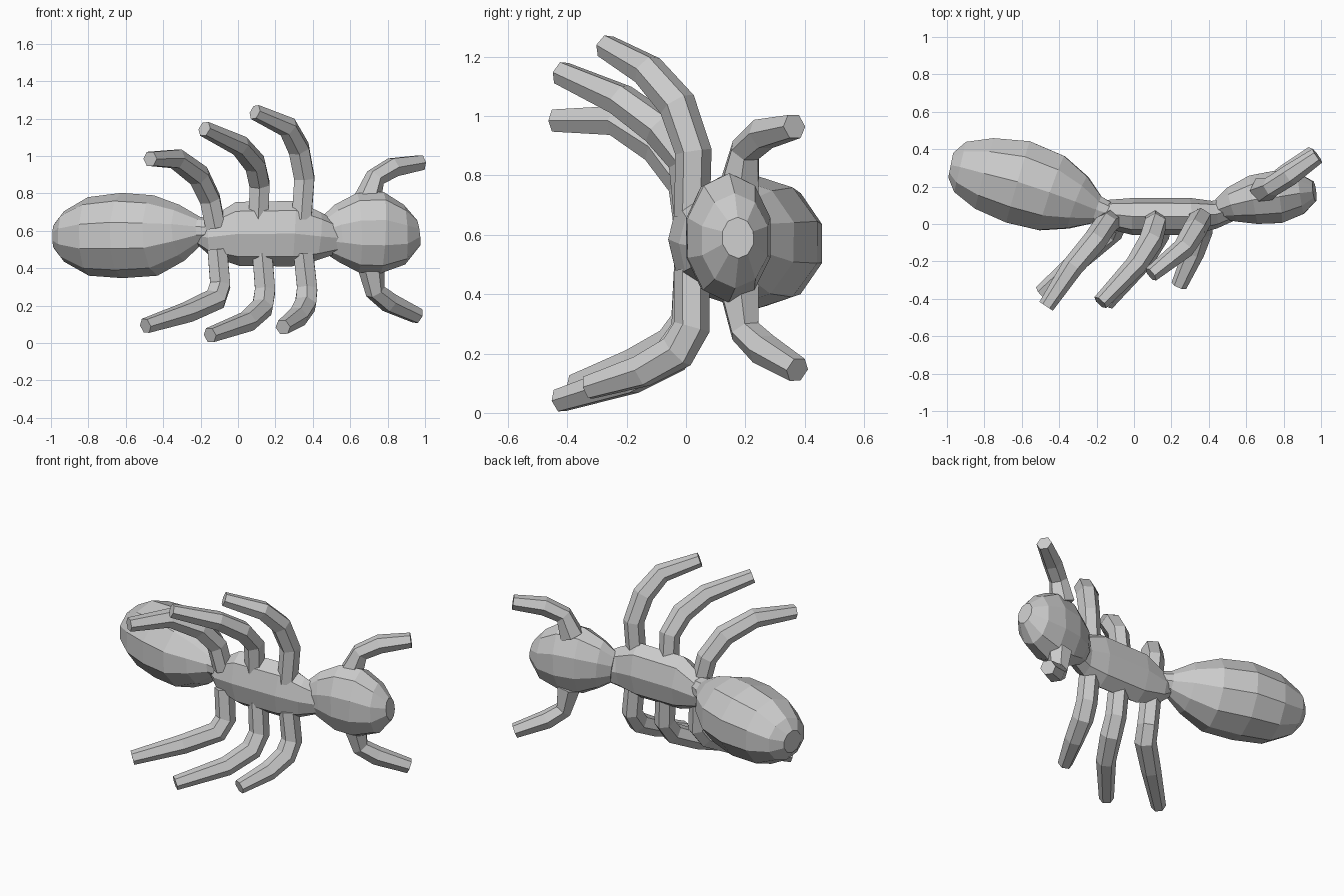
import bpy, bmesh, math
from mathutils import Vector


def loft(name, sections, ref, sides):
    """Skin flat-shaded rings along a path. Section: x, y, z, radius along ref, radius across."""
    bm = bmesh.new()
    pts = [Vector(s[:3]) for s in sections]
    rings = []
    for i, s in enumerate(sections):
        tangent = Vector((0, 0, 0))
        if i > 0:
            tangent += (pts[i] - pts[i - 1]).normalized()
        if i < len(pts) - 1:
            tangent += (pts[i + 1] - pts[i]).normalized()
        tangent.normalize()
        across = tangent.cross(Vector(ref)).normalized()
        up = across.cross(tangent).normalized()
        ring = []
        for k in range(sides):
            a = 2 * math.pi * k / sides
            ring.append(bm.verts.new(pts[i] + up * math.cos(a) * s[3] + across * math.sin(a) * s[4]))
        rings.append(ring)
    for a, b in zip(rings, rings[1:]):
        for k in range(sides):
            n = (k + 1) % sides
            bm.faces.new((a[k], a[n], b[n], b[k]))
    bm.faces.new(rings[0])
    bm.faces.new(rings[-1])
    bmesh.ops.recalc_face_normals(bm, faces=bm.faces)
    mesh = bpy.data.meshes.new(name)
    bm.to_mesh(mesh)
    bm.free()
    obj = bpy.data.objects.new(name, mesh)
    bpy.context.collection.objects.link(obj)


def limb(name, path, ref, radii):
    loft(name, [(*p, r, r) for p, r in zip(path, radii)], ref, 6)


UP = (0, 0, 1)

# Abdomen, angled backwards
loft("abdomen", [
    (-0.98, 0.315, 0.57, 0.07, 0.07),
    (-0.93, 0.305, 0.57, 0.135, 0.145),
    (-0.80, 0.270, 0.57, 0.21, 0.205),
    (-0.62, 0.225, 0.575, 0.228, 0.238),
    (-0.44, 0.165, 0.575, 0.215, 0.22),
    (-0.30, 0.115, 0.59, 0.15, 0.155),
    (-0.20, 0.075, 0.60, 0.075, 0.08),
    (-0.12, 0.050, 0.60, 0.06, 0.06)], UP, 10)

# Thorax
loft("thorax", [
    (-0.22, 0.07, 0.57, 0.04, 0.04),
    (-0.15, 0.055, 0.565, 0.10, 0.075),
    (0.00, 0.040, 0.583, 0.172, 0.10),
    (0.30, 0.040, 0.585, 0.175, 0.10),
    (0.43, 0.050, 0.57, 0.13, 0.075),
    (0.54, 0.085, 0.56, 0.08, 0.06)], UP, 8)

# Head
loft("head", [
    (0.46, 0.08, 0.575, 0.10, 0.06),
    (0.53, 0.105, 0.585, 0.155, 0.10),
    (0.64, 0.130, 0.59, 0.212, 0.138),
    (0.77, 0.145, 0.59, 0.218, 0.148),
    (0.89, 0.165, 0.58, 0.16, 0.118),
    (0.965, 0.175, 0.59, 0.07, 0.055)], UP, 10)

# Legs: three reaching up, three reaching down
LEG_REF = (0.8, -0.5, 0)
LEG_RADII = (0.06, 0.062, 0.064, 0.058, 0.043)
legs = {
    "front_leg_upper": [(0.34, 0.02, 0.66), (0.355, 0.025, 0.88), (0.325, -0.03, 1.04),
                        (0.265, -0.13, 1.155), (0.09, -0.27, 1.235)],
    "middle_leg_upper": [(0.11, 0.02, 0.66), (0.115, 0.0, 0.85), (0.09, -0.09, 0.96),
                         (0.01, -0.22, 1.055), (-0.18, -0.42, 1.145)],
    "rear_leg_upper": [(-0.12, 0.02, 0.62), (-0.15, 0.0, 0.77), (-0.21, -0.09, 0.895),
                       (-0.33, -0.23, 0.985), (-0.47, -0.44, 0.985)],
    "front_leg_lower": [(0.35, 0.02, 0.48), (0.37, 0.02, 0.29), (0.36, -0.03, 0.205),
                        (0.32, -0.15, 0.14), (0.24, -0.33, 0.085)],
    "middle_leg_lower": [(0.13, 0.02, 0.48), (0.145, 0.01, 0.28), (0.13, -0.05, 0.19),
                         (0.05, -0.19, 0.115), (-0.15, -0.425, 0.042)],
    "rear_leg_lower": [(-0.11, 0.02, 0.50), (-0.095, 0.01, 0.31), (-0.12, -0.04, 0.235),
                       (-0.27, -0.17, 0.165), (-0.495, -0.37, 0.092)],
}
for name, path in legs.items():
    limb(name, path, LEG_REF, LEG_RADII)

# Antennae, above and below the head
ANTENNA_REF = (-0.5, 0.8, 0)
ANTENNA_RADII = (0.075, 0.055, 0.057, 0.045)
limb("antenna_upper", [(0.69, 0.18, 0.76), (0.735, 0.20, 0.885), (0.83, 0.26, 0.94), (0.98, 0.365, 0.965)],
     ANTENNA_REF, ANTENNA_RADII)
limb("antenna_lower", [(0.71, 0.18, 0.42), (0.735, 0.20, 0.275), (0.81, 0.26, 0.215), (0.96, 0.375, 0.145)],
     ANTENNA_REF, ANTENNA_RADII)
